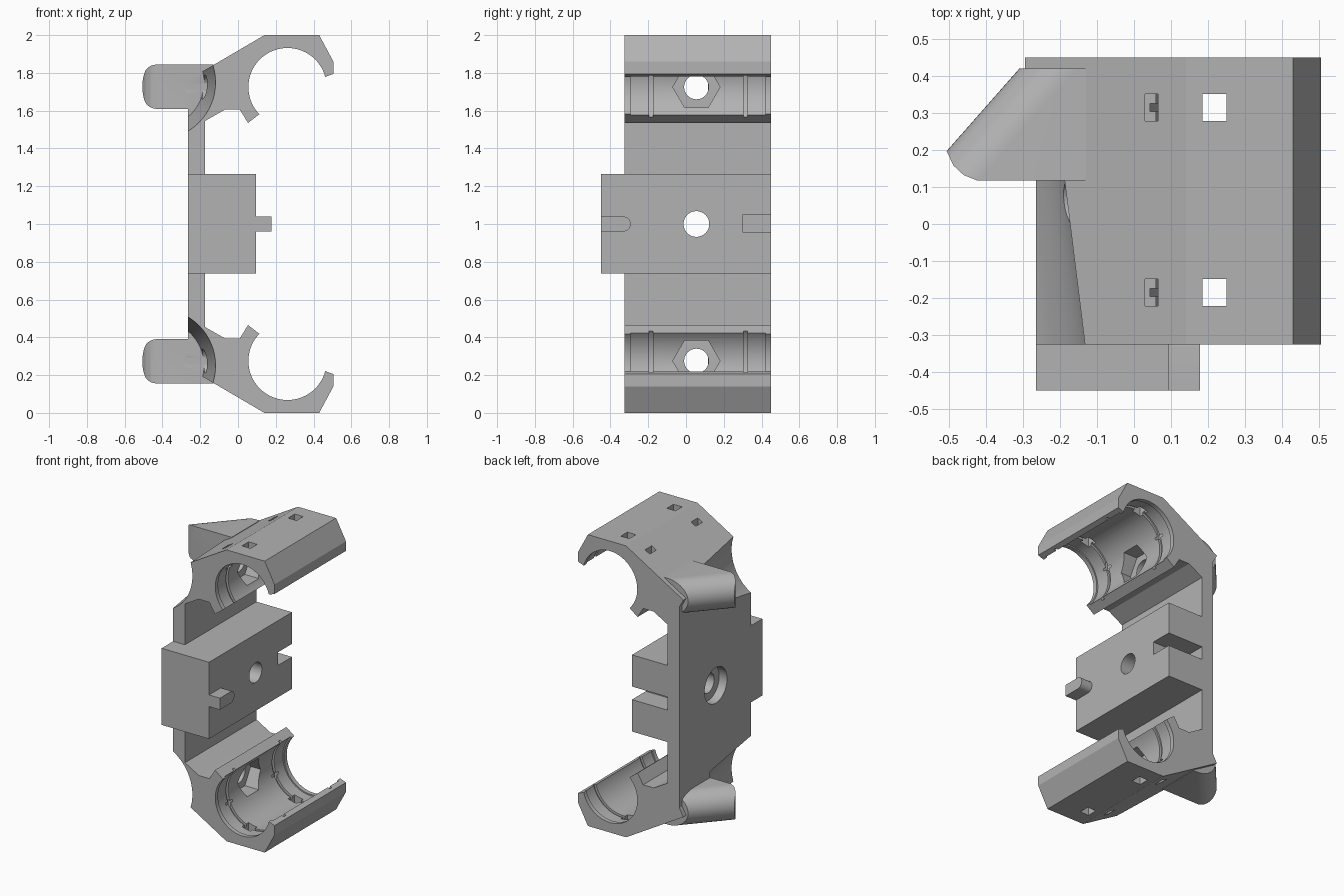
import bpy, bmesh, math
from mathutils import Vector, Matrix

if "Cube" in bpy.data.objects:
    bpy.data.objects.remove(bpy.data.objects["Cube"], do_unlink=True)

grey = bpy.data.materials.new("light grey plastic")
grey.use_nodes = True
COL = (0.45, 0.45, 0.45, 1)
grey.diffuse_color = COL
grey.node_tree.nodes["Principled BSDF"].inputs["Base Color"].default_value = COL


def loft(name, bottom, top):
    """Solid between two matching rings of points."""
    bm = bmesh.new()
    a = [bm.verts.new(p) for p in bottom]
    b = [bm.verts.new(p) for p in top]
    bm.faces.new(a)
    bm.faces.new(b)
    for i in range(len(a)):
        j = (i + 1) % len(a)
        bm.faces.new((a[i], a[j], b[j], b[i]))
    bmesh.ops.recalc_face_normals(bm, faces=bm.faces)
    me = bpy.data.meshes.new(name)
    bm.to_mesh(me)
    bm.free()
    me.materials.append(grey)
    ob = bpy.data.objects.new(name, me)
    bpy.context.collection.objects.link(ob)
    return ob


def along_y(name, pts, y0, y1):
    return loft(name, [(x, y0, z) for x, z in pts], [(x, y1, z) for x, z in pts])


def along_x(name, pts, x0, x1):
    return loft(name, [(x0, y, z) for y, z in pts], [(x1, y, z) for y, z in pts])


def along_z(name, pts, z0, z1):
    return loft(name, [(x, y, z0) for x, y in pts], [(x, y, z1) for x, y in pts])


def arc(cx, cy, r, a0, a1, n, rx=None):
    return [(cx + (rx or r) * math.cos(t), cy + r * math.sin(t))
            for t in (math.radians(a0 + (a1 - a0) * i / n) for i in range(n + 1))]


def circle(cx, cy, r, n=48):
    return arc(cx, cy, r, 0, 360, n)[:-1]


def box(name, x0, x1, y0, y1, z0, z1):
    return along_y(name, [(x0, z0), (x1, z0), (x1, z1), (x0, z1)], y0, y1)


def cut(ob, cutters, op="DIFFERENCE"):
    """Apply each boolean and remove its cutter."""
    for c in cutters:
        m = ob.modifiers.new("cut", "BOOLEAN")
        m.operation, m.object, m.solver = op, c, "EXACT"
        bpy.context.view_layer.update()
        dg = bpy.context.evaluated_depsgraph_get()
        me = bpy.data.meshes.new_from_object(ob.evaluated_get(dg))
        ob.modifiers.clear()
        ob.data = me
        bpy.data.objects.remove(c, do_unlink=True)


# Shared dimensions: bearing axis (height measured from the mid plane)
BX, BZ, BORE = 0.262, 0.725, 0.207
FRONT, BACK, MID = -0.325, 0.45, 0.055

# Back plate with both open bearing clamps, as one symmetric profile
half = [(-0.265, 0.69), (-0.295, 0.745), (0.14, 1.0), (0.43, 1.0),
        (0.505, 0.86), (0.505, 0.795)]
half += arc(BX, BZ, BORE, 15, 224, 44)
half += [(0.053, 0.535), (0.01, 0.605), (-0.07, 0.605), (-0.175, 0.545)]
profile = [(x, 1 + z) for x, z in half] + [(x, 1 - z) for x, z in reversed(half)]
body = along_y("clamp_body", profile, FRONT, BACK)

cutters = []
for s in (1, -1):
    cz = 1 + s * BZ
    # Bearing seat between the end lips
    cutters.append(along_y("seat_cut", circle(BX, cz, BORE + 0.009, 64),
                           FRONT + 0.03, BACK - 0.03))
    # Tapered relief on the outer front corner
    rz = 1 + s * 0.75
    big, small = circle(-0.42, rz, 0.302, 64), circle(-0.42, rz, 0.24, 64)
    cutters.append(loft("relief_cut", [(x, FRONT - 0.005, z) for x, z in big],
                        [(x, 0.117, z) for x, z in small]))
    # Screw hole and hexagonal nut pocket
    cutters.append(along_x("screw_cut", circle(MID, cz, 0.065, 32), -0.5, 0.15))
    cutters.append(along_x("nut_cut", circle(MID, cz, 0.125, 6), -0.03, 0.15))
    # Tie slots and the thin grooves inside the seat
    for y in (-0.185, 0.315):
        for x0, x1, z0 in ((0.03, 0.065, 0.80), (0.185, 0.25, 0.90)):
            za, zb = sorted((1 + s * z0, 1 + s * 1.05))
            cutters.append(box("slot_cut", x0, x1, y - 0.036, y + 0.036, za, zb))
        cutters.append(along_y("groove_cut", circle(BX, cz, 0.232, 64),
                               y - 0.011, y + 0.011))
cutters.append(along_x("bolt_cut", circle(MID, 1, 0.068), -0.4, 0.2))
cutters.append(along_x("bolt_head_cut", circle(MID, 1, 0.122), -0.4, -0.205))
cut(body, cutters)

# Central block with a bolt hole and a rear notch
block = box("centre_block", -0.265, 0.095, -0.45, BACK, 0.738, 1.264)
cut(block, [along_x("bolt_cut", circle(MID, 1, 0.068), -0.4, 0.2),
            along_x("bolt_head_cut", circle(MID, 1, 0.122), -0.4, -0.205),
            box("notch_cut", -0.175, 0.2, 0.3, 0.6, 0.957, 1.047)])

# Locating peg with a rounded end
peg = [(-0.45, 0.96), (-0.333, 0.96)] + arc(-0.333, 1, 0.04, -90, 90, 12)[1:]
peg_ob = along_x("locating_peg", peg + [(-0.45, 1.04)], 0.08, 0.178)

# Slanted rounded bosses behind the plate
parts = [body, block, peg_ob]
for s, label in ((1, "upper"), (-1, "lower")):
    cz = 1 + s * 0.727
    rings = []
    for y, cx in ((0.117, -0.42), (0.42, -0.153)):
        ring = arc(cx, cz, 0.118, 90, 270, 28, rx=0.157)
        ring += [(-0.13, cz - 0.118), (-0.13, cz + 0.118)]
        rings.append([(x, y, z) for x, z in ring])
    boss = loft(label + "_boss", *rings)
    tip = [(-0.51, 0.205), (-0.488, 0.158), (-0.46, 0.132), (-0.42, 0.116),
           (-0.42, 0.0), (-0.7, 0.0), (-0.7, 0.205)]
    cut(boss, [along_z("tip_cut", tip, cz - 0.2, cz + 0.2)])
    parts.append(boss)

# Smooth the curved walls, keep the edges crisp
bpy.ops.object.select_all(action="DESELECT")
for ob in parts:
    ob.select_set(True)
bpy.context.view_layer.objects.active = body
bpy.ops.object.shade_smooth_by_angle(angle=math.radians(25))
